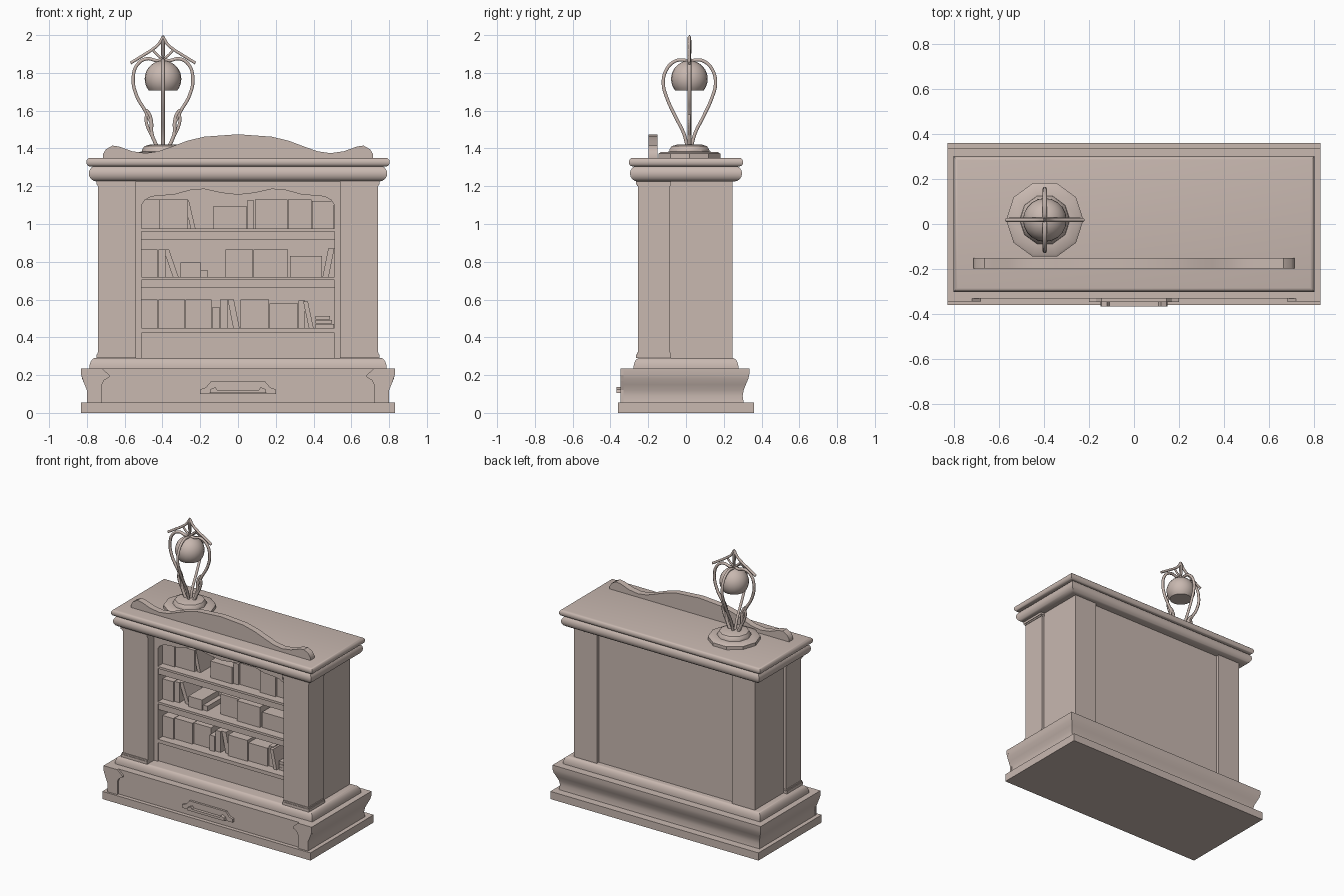
import bpy
import bmesh
from math import sin, cos, pi, radians, sqrt
from mathutils import Matrix, Vector

cube = bpy.data.objects.get("Cube")
if cube:
    bpy.data.objects.remove(cube, do_unlink=True)

clay = bpy.data.materials.new("warm_grey_clay")
clay.use_nodes = True
tone = (0.58, 0.48, 0.435, 1)
clay.diffuse_color = tone
clay.node_tree.nodes["Principled BSDF"].inputs["Base Color"].default_value = tone


def finish(name, bm, smooth=False):
    bmesh.ops.recalc_face_normals(bm, faces=bm.faces)
    mesh = bpy.data.meshes.new(name)
    bm.to_mesh(mesh)
    bm.free()
    mesh.materials.append(clay)
    if smooth:
        mesh.shade_smooth()
        mesh.set_sharp_from_angle(angle=radians(35))
    obj = bpy.data.objects.new(name, mesh)
    bpy.context.collection.objects.link(obj)
    return obj


def skin(name, rings, smooth=False):
    """Closed solid through a stack of matching rings."""
    bm = bmesh.new()
    loops = [[bm.verts.new(point) for point in ring] for ring in rings]
    for low, high in zip(loops, loops[1:]):
        for i in range(len(low)):
            j = (i + 1) % len(low)
            bm.faces.new((low[i], low[j], high[j], high[i]))
    bm.faces.new(loops[0][::-1])
    bm.faces.new(loops[-1])
    return finish(name, bm, smooth)


def rect(x0, x1, y0, y1, z):
    return [(x0, y0, z), (x1, y0, z), (x1, y1, z), (x0, y1, z)]


def box(name, x0, x1, y0, y1, z0, z1):
    return skin(name, [rect(x0, x1, y0, y1, z) for z in (z0, z1)])


def prism(name, outline, y0, y1, smooth=False):
    """Front outline (x, z) extruded in depth."""
    return skin(name, [[(x, y, z) for x, z in outline] for y in (y0, y1)], smooth)


def lathe(name, profile, centre, sides, smooth=False):
    rings = []
    for r, z in profile:
        rings.append([(centre[0] + r * cos(2 * pi * i / sides),
                       centre[1] + r * sin(2 * pi * i / sides), z) for i in range(sides)])
    return skin(name, rings, smooth)


def moulding(name, hx, hy, z0, z1, start=-90, depth=None):
    """Rectangular slab with a rounded edge and mitred corners."""
    rings, steps = [], 8
    for i in range(steps + 1):
        a = radians(start + (90 - start) * i / steps)
        t = (sin(a) - sin(radians(start))) / (1 - sin(radians(start)))
        inset = (depth or (z1 - z0) / 2) * (1 - cos(a))
        x, y = hx - inset, hy - inset
        rings.append(rect(-x, x, -y, y, z0 + (z1 - z0) * t))
    return skin(name, rings, True)


def tube(name, points, radius):
    curve = bpy.data.curves.new(name, "CURVE")
    curve.dimensions = "3D"
    curve.bevel_depth = radius
    curve.bevel_resolution = 1
    curve.resolution_u = 6
    curve.use_fill_caps = True
    spline = curve.splines.new("BEZIER")
    spline.bezier_points.add(len(points) - 1)
    for knot, point in zip(spline.bezier_points, points):
        knot.co = point
        knot.handle_left_type = knot.handle_right_type = "AUTO"
    curve.materials.append(clay)
    obj = bpy.data.objects.new(name, curve)
    bpy.context.collection.objects.link(obj)
    return obj


def mirrored(half):
    """Symmetric outline from its +x half, listed outside to centre."""
    return half + [(-x, z) for x, z in reversed(half) if x > 0]


# Plinth, ogee drawer section and waist moulding
box("plinth", -.83, .83, -.36, .36, 0, .055)
ogee = [(.055, .03), (.09, .035), (.12, .03), (.15, .018), (.18, .005), (.205, 0), (.235, 0)]
skin("drawer_section", [rect(d - .83, .83 - d, -.332, .335 - d, z) for z, d in ogee], True)
moulding("waist_moulding", .787, .278, .235, .29, start=0, depth=.03)

# Drawer shoulders and handle
for side, tag in ((1, "left"), (-1, "right")):
    shoulder = [(.72, .055), (.72, .15), (.71, .172), (.68, .19), (.68, .2), (.72, .235),
                (.83, .235), (.83, .2), (.82, .17), (.8, .12), (.8, .055)]
    prism(f"drawer_shoulder_{tag}", [(side * x, z) for x, z in shoulder], -.346, -.33)
prism("handle_plate", mirrored([(.2, .1), (.2, .125), (.17, .135), (.145, .165)]), -.347, -.33)
prism("handle_pull", mirrored([(.15, .105), (.145, .125), (.12, .137), (.11, .122)]), -.368, -.345)

# Sides, pilasters and back
for side, tag in ((1, "left"), (-1, "right")):
    def pair(name, a, b, *rest):
        lo, hi = sorted((side * a, side * b))
        box(f"{name}_{tag}", lo, hi, *rest)
    pair("side_wall", .54, .72, -.1, .245, .29, 1.23)
    pair("inner_jamb", .51, .545, -.185, .2, .29, 1.23)
    pair("pilaster", .54, .74, -.255, -.085, .29, 1.23)
    pair("pilaster_foot", .54, .75, -.264, -.08, .29, .31)
    pair("pilaster_foot_bead", .54, .745, -.26, -.083, .31, .32)
    pair("pilaster_neck", .54, .745, -.26, -.083, 1.2, 1.21)
    pair("pilaster_head", .54, .75, -.265, -.08, 1.21, 1.23)
box("back_panel", -.54, .54, .06, .222, .29, 1.23)
box("ceiling_board", -.54, .54, -.18, .1, 1.205, 1.23)

# Shelves
for top in (.975, .72):
    box("shelf_board", -.51, .51, -.185, .08, top - .016, top)
    box("shelf_apron", -.51, .51, -.175, .08, top - .06, top - .016)
box("bottom_shelf", -.51, .51, -.185, .08, .424, .45)
box("kick_panel", -.51, .51, -.175, .08, .29, .424)

# Arched valance with raised ornaments
arch = [(.51, 1.23), (.51, 1.1), (.495, 1.125), (.46, 1.145), (.42, 1.15), (.34, 1.155),
        (.25, 1.18), (.18, 1.185), (.09, 1.165), (0, 1.155)]
prism("valance", mirrored(arch), -.188, -.165)
prism("valance_crescent", mirrored([(.175, 1.207), (.1, 1.188), (.05, 1.172), (0, 1.168)]),
      -.195, -.187)
for side in (1, -1):
    spandrel = [(.49, 1.207), (.49, 1.15), (.46, 1.175), (.4, 1.19), (.38, 1.207)]
    prism("valance_spandrel", [(side * x, z) for x, z in spandrel], -.195, -.187)

# Books: left edge, right edge, height, lean of the top towards -x
rows = {
    .975: [(-.51, -.415, .155, 0), (-.415, -.265, .155, 0), (-.25, -.225, .15, .035),
           (-.13, .045, .12, 0), (.047, .085, .15, 0), (.09, .262, .155, 0),
           (.265, .39, .155, 0), (.393, .508, .148, 0)],
    .72: [(-.51, -.425, .145, 0), (-.422, -.385, .145, 0), (-.345, -.315, .145, .05),
          (-.305, -.195, .075, 0), (-.195, -.16, .035, 0), (-.065, .08, .145, 0),
          (.082, .265, .145, 0), (.275, .445, .11, 0), (.448, .48, .15, -.03)],
    .45: [(-.51, -.425, .15, 0), (-.422, -.28, .15, 0), (-.277, -.14, .15, 0),
          (-.135, -.097, .11, 0), (-.095, -.055, .15, 0), (-.025, .008, .15, .03),
          (.012, .165, .15, 0), (.167, .318, .13, 0), (.32, .355, .145, 0),
          (.375, .4, .14, .03), (.41, .508, .02, 0)],
}
for base, books in rows.items():
    for n, (x0, x1, tall, lean) in enumerate(books):
        front = -.13 + .012 * (n % 3)
        outline = [(x0, base), (x1, base), (x1 - lean, base + tall), (x0 - lean, base + tall)]
        prism("book", outline, front, .065)
for n in (1, 2):
    box("stacked_book", .41, .508 - .01 * n, -.12, .05, .45 + .022 * n, .47 + .022 * n)

# Cornice
moulding("cornice_roll", .79, .297, 1.225, 1.31)
moulding("top_slab", .803, .302, 1.305, 1.35, depth=.018)

# Shaped crest rail
crest = [(.715, 1.35), (.715, 1.37), (.7, 1.395), (.665, 1.415), (.63, 1.41), (.56, 1.385),
         (.49, 1.375), (.42, 1.385), (.35, 1.41), (.27, 1.44), (.18, 1.462), (0, 1.475)]
prism("crest_rail", mirrored(crest), -.198, -.152, True)

# Lamp foot and globe
LAMP = (-.397, .018)
lathe("lamp_foot", [(.172, 1.35), (.172, 1.372), (.16, 1.38), (.112, 1.383), (.11, 1.395),
                    (.098, 1.412), (.07, 1.42)], LAMP, 10, True)
globe = [(.097 * cos(radians(a)), 1.768 + .097 * sin(radians(a))) for a in range(-40, 90, 10)]
lathe("lamp_globe", globe + [(.004, 1.865)], LAMP, 20, True)


# Lamp arms: each path is (distance from the axis, height)
def spoke(name, path, angle, radius):
    c, s = cos(angle), sin(angle)
    tube(name, [(LAMP[0] + r * c, LAMP[1] + r * s, z) for r, z in path], radius)


side_arm = [(.06, 1.53), (.095, 1.6), (.14, 1.68), (.158, 1.77), (.135, 1.845), (.085, 1.875),
            (.03, 1.865), (.01, 1.87)]
stem = [(.035, 1.415), (.06, 1.48), (.062, 1.54), (.075, 1.585), (.092, 1.605)]
thorn = [(.055, 1.46), (.08, 1.51), (.09, 1.56), (.078, 1.6)]
deep_arm = [(.012, 1.415), (.03, 1.48), (.075, 1.57), (.12, 1.67), (.138, 1.74), (.125, 1.81),
            (.08, 1.86), (.03, 1.868), (.008, 1.86)]
canopy = [(.172, 1.852), (.11, 1.89), (.055, 1.925), (.025, 1.95), (0, 1.99)]
diamond = [(.055, 1.922), (.03, 1.895), (0, 1.87)]
for angle in (0, pi):
    spoke("lamp_side_arm", side_arm, angle, .01)
    spoke("lamp_stem", stem, angle, .011)
    spoke("lamp_thorn", thorn, angle, .009)
    spoke("lamp_canopy_bar", canopy, angle, .009)
    spoke("lamp_canopy_brace", diamond, angle, .007)
for angle in (pi / 2, -pi / 2):
    spoke("lamp_deep_arm", deep_arm, angle, .01)
lathe("lamp_finial", [(.008, 1.86), (.011, 1.93), (.011, 1.97), (.002, 2.0)], LAMP, 8, True)
